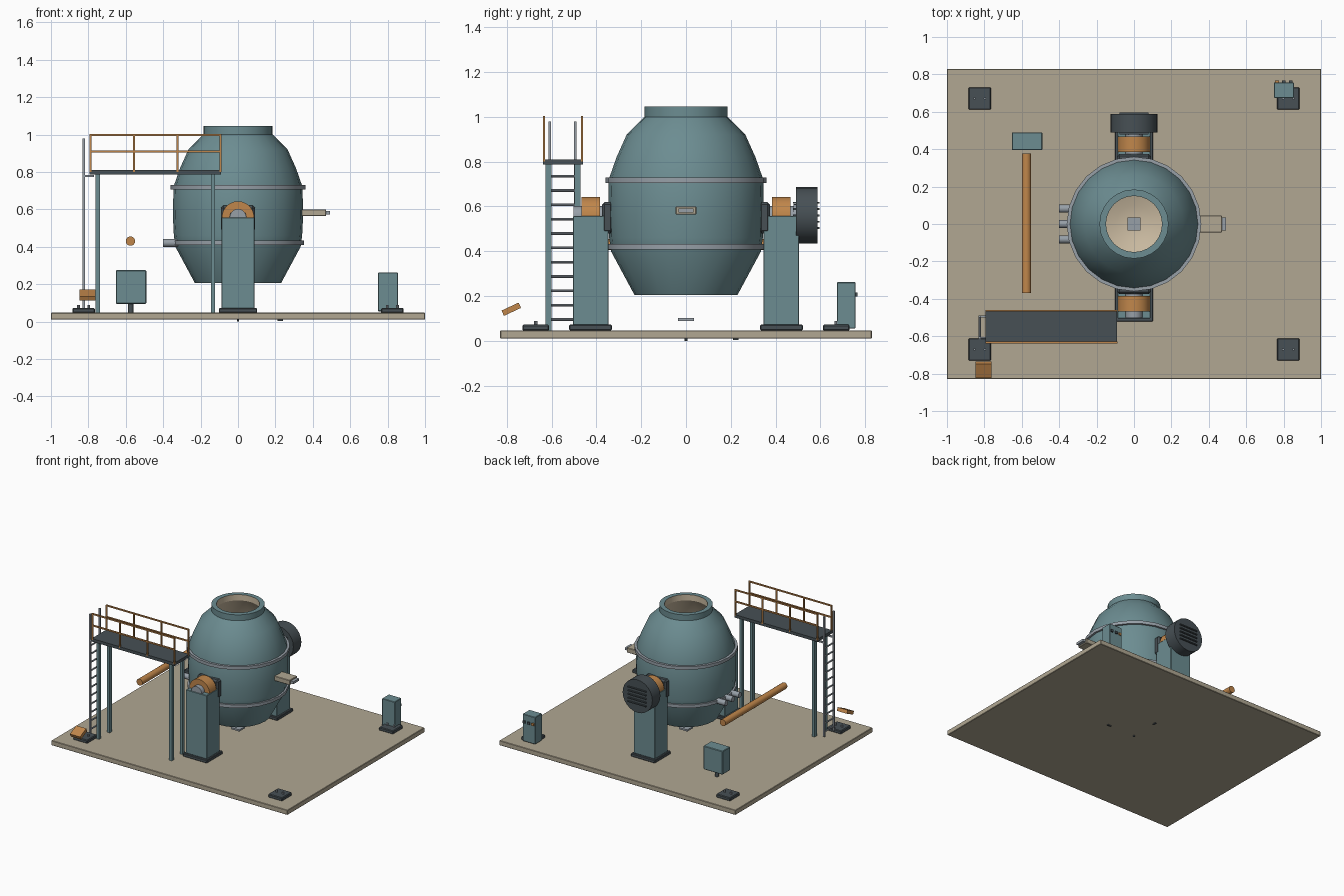
import bpy, bmesh, math
from mathutils import Matrix, Vector

if "Cube" in bpy.data.objects:
    bpy.data.objects.remove(bpy.data.objects["Cube"])


def mat(name, r, g, b):
    m = bpy.data.materials.new(name)
    m.diffuse_color = (r, g, b, 1)
    m.use_nodes = True
    m.node_tree.nodes["Principled BSDF"].inputs["Base Color"].default_value = m.diffuse_color
    return m


TEAL = mat("teal_paint", .15, .265, .285)
BEIGE = mat("concrete_beige", .44, .39, .29)
ORANGE = mat("safety_orange", .53, .24, .07)
DARK = mat("dark_steel", .063, .08, .09)
STEEL = mat("bare_steel", .31, .35, .39)
LINING = mat("lining_cream", .60, .50, .36)


def finish(name, bm, mats, smooth=False):
    bmesh.ops.recalc_face_normals(bm, faces=bm.faces[:])
    me = bpy.data.meshes.new(name)
    bm.to_mesh(me)
    bm.free()
    for m in mats:
        me.materials.append(m)
    ob = bpy.data.objects.new(name, me)
    bpy.context.collection.objects.link(ob)
    if smooth:
        bpy.ops.object.select_all(action='DESELECT')
        bpy.context.view_layer.objects.active = ob
        ob.select_set(True)
        bpy.ops.object.shade_smooth_by_angle(angle=math.radians(24))
    return ob


def box(name, x, y, z, m, bevel=0, tilt=0):
    """Box from (min, max) ranges."""
    bm = bmesh.new()
    size = [r[1] - r[0] for r in (x, y, z)]
    mid = [(r[1] + r[0]) / 2 for r in (x, y, z)]
    bmesh.ops.create_cube(bm, size=1, matrix=Matrix.Translation(mid)
                          @ Matrix.Rotation(tilt, 4, 'X') @ Matrix.Diagonal((*size, 1)))
    if bevel:
        bmesh.ops.bevel(bm, geom=bm.edges[:], offset=bevel, segments=1, affect='EDGES')
    return finish(name, bm, [m])


def rod(name, a, b, r, m, n=16):
    """Cylinder between two points."""
    a, b = Vector(a), Vector(b)
    d = b - a
    bm = bmesh.new()
    bmesh.ops.create_cone(bm, cap_ends=True, segments=n, radius1=r, radius2=r, depth=d.length,
                          matrix=Matrix.Translation((a + b) / 2)
                          @ d.to_track_quat('Z', 'Y').to_matrix().to_4x4())
    return finish(name, bm, [m], n > 8)


def lathe(name, prof, mats, split=None, n=24, closed=False):
    """Spin an (r, z) profile; segments from index split on take the second material."""
    bm = bmesh.new()
    rings = []
    for r, z in prof:
        if r == 0:
            rings.append([bm.verts.new((0, 0, z))] * n)
        else:
            rings.append([bm.verts.new((r * math.cos(2 * math.pi * i / n),
                                        r * math.sin(2 * math.pi * i / n), z)) for i in range(n)])
    pairs = list(zip(rings, rings[1:]))
    if closed:
        pairs.append((rings[-1], rings[0]))
    for k, (p, q) in enumerate(pairs):
        for i in range(n):
            j = (i + 1) % n
            f = bm.faces.new(list(dict.fromkeys((p[i], p[j], q[j], q[i]))))
            f.material_index = int(split is not None and k >= split)
    return finish(name, bm, mats, True)


# floor slab and drain pins beneath it
box("floor_slab", (-1, 1), (-.83, .83), (.01, .047), BEIGE, .003)
rod("drain_pin", (0, 0, 0), (0, 0, .02), .006, DARK, 8)
box("drain_tab_x", (.21, .24), (-.006, .006), (.004, .012), DARK)
box("drain_tab_y", (-.006, .006), (.21, .235), (.004, .012), DARK)

# vessel: outer shell and refractory lining in one profile
shell = [(0, .205), (.23, .205), (.335, .40), (.343, .46), (.348, .56), (.345, .72), (.31, .82),
         (.265, .92), (.185, 1.0), (.185, 1.045), (.15, 1.045), (.15, 1.0), (.22, .89),
         (.29, .7), (.29, .43), (.2, .29), (.1, .25), (0, .24)]
lathe("vessel", shell, [TEAL, LINING], 10)
for nm, r, z in (("upper_band", .36, .717), ("lower_band", .352, .42)):
    lathe(nm, [(r - .03, z - .012), (r, z - .012), (r, z + .012), (r - .03, z + .012)],
          [STEEL], closed=True)
box("inner_plug", (-.035, .035), (-.035, .035), (.235, .262), STEEL)
box("gate_plate", (-.035, .035), (-.035, .035), (.088, .101), STEEL)

# pouring spout and inlet nozzles
box("spout", (.32, .47), (-.046, .046), (.563, .60), BEIGE, .003)
box("spout_tip", (.46, .493), (-.034, .034), (.573, .591), STEEL)
for i, y in enumerate((-.082, 0, .082)):
    rod(f"nozzle_{i}", (-.40, y, .42), (-.30, y, .42), .021, STEEL)

# trunnion supports, front and back
for side, s in (("front", -1), ("back", 1)):
    def rng(a, b):
        return tuple(sorted((s * a, s * b)))
    box(side + "_foot", (-.102, .102), rng(.33, .522), (.047, .072), DARK, .004)
    box(side + "_pedestal", (-.088, .088), rng(.345, .505), (.07, .557), TEAL, .003)
    box(side + "_collar", (-.09, .09), rng(.325, .375), (.48, .62), DARK, .012)
    rod(side + "_shaft", (0, s * .33, .557), (0, s * .502, .557), .045, STEEL, 20)
    # half-ring bearing cap
    bm = bmesh.new()
    k = 14
    quads = []
    for i in range(k + 1):
        a = math.pi * i / k
        quads.append([bm.verts.new((r * math.cos(a), s * y, .557 + r * math.sin(a)))
                      for r, y in ((.045, .385), (.086, .385), (.086, .467), (.045, .467))])
    for p, q in zip(quads, quads[1:]):
        for j in range(4):
            bm.faces.new((p[j], p[(j + 1) % 4], q[(j + 1) % 4], q[j]))
    bm.faces.new(quads[0])
    bm.faces.new(quads[-1])
    finish(side + "_bearing_cap", bm, [ORANGE], True)

# tilt drive on the back trunnion, with vent slats
rod("drive_shaft", (0, .48, .56), (0, .56, .56), .05, STEEL, 20)
rod("drive_drum", (0, .49, .56), (0, .587, .56), .126, DARK, 24)
for i in range(5):
    z = .56 + (i - 2) * .028
    box(f"drive_slat_{i}", (-.077, .077), (.478, .597), (z - .004, z + .004), DARK)

# work platform
box("platform_deck", (-.793, -.09), (-.638, -.46), (.787, .81), DARK)
for i, (x, y) in enumerate([(x, y) for x in (-.75, -.133) for y in (-.614, -.484)]):
    box(f"platform_leg_{i}", (x - .011, x + .011), (y - .013, y + .013), (.047, .79), TEAL)
for side, y in (("front", -.634), ("back", -.464)):
    for i, x in enumerate((-.788, -.556, -.324, -.094)):
        box(f"{side}_rail_post_{i}", (x - .005, x + .005), (y - .005, y + .005), (.80, 1.0), ORANGE)
    for i, z in enumerate((.91, .998)):
        box(f"{side}_rail_{i}", (-.793, -.089), (y - .005, y + .005), (z - .005, z + .005), ORANGE)

# ladder
for i, y in enumerate((-.608, -.495)):
    box(f"ladder_stile_{i}", (-.832, -.819), (y - .006, y + .006), (.06, .978), STEEL)
    box(f"ladder_bracket_{i}", (-.825, -.77), (y - .005, y + .005), (.772, .784), STEEL)
for i in range(11):
    z = .095 + i * .064
    rod(f"ladder_rung_{i}", (-.825, -.608, z), (-.825, -.495, z), .006, STEEL, 8)

# corner anchor pads with bolts
for i, (sx, sy) in enumerate([(a, b) for a in (-1, 1) for b in (-1, 1)]):
    x, y = sx * .825, sy * .671
    box(f"anchor_pad_{i}", (x - .06, x + .06), (y - .06, y + .06), (.045, .072), DARK, .005)
    for j in (-1, 1):
        rod(f"anchor_bolt_{i}_{j}", (x + j * .028, y, .07), (x + j * .028, y, .088), .007, STEEL, 8)

# supply pipe and loose tilted panel
rod("supply_pipe", (-.575, -.37, .43), (-.575, .377, .43), .025, ORANGE)
box("tilted_panel", (-.847, -.762), (-.822, -.738), (.128, .154), ORANGE, tilt=math.radians(25))

# junction box on its stub
box("junction_box", (-.653, -.49), (.395, .49), (.095, .275), TEAL, .004)
rod("junction_box_stub", (-.573, .442, .045), (-.573, .442, .1), .014, DARK, 12)

# control cabinet with buttons on the back
box("control_cabinet", (.748, .855), (.674, .757), (.055, .262), TEAL, .003)
for i, (x, m) in enumerate(((.765, ORANGE), (.80, DARK), (.838, DARK))):
    box(f"cabinet_button_{i}", (x - .01, x + .01), (.75, .766), (.197, .215), m)
